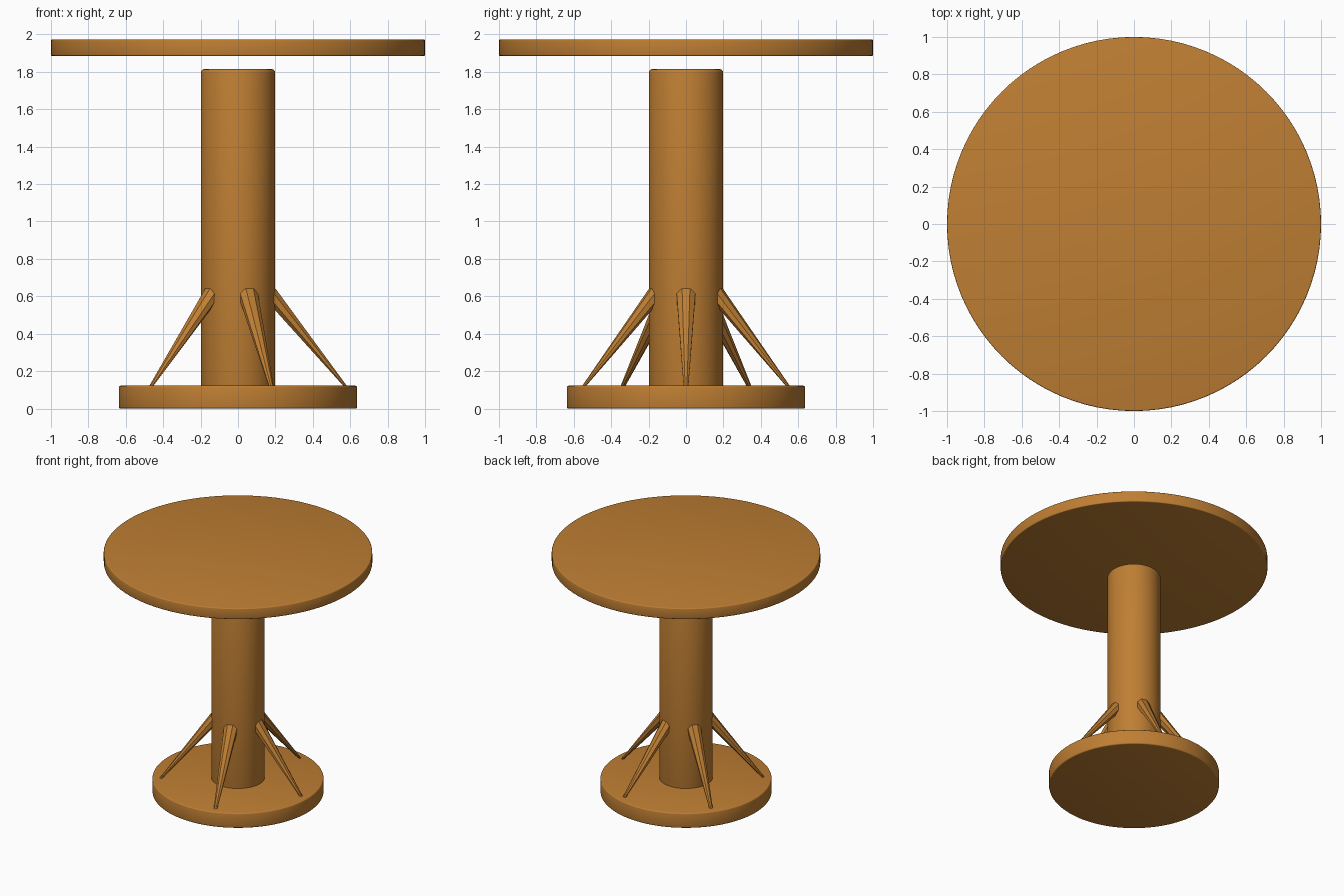
import bpy, bmesh, math
from mathutils import Vector

if "Cube" in bpy.data.objects:
    bpy.data.objects.remove(bpy.data.objects["Cube"])

wood = bpy.data.materials.new("warm brown wood")
wood.diffuse_color = (0.52, 0.21, 0.033, 1)
wood.use_nodes = True
wood.node_tree.nodes["Principled BSDF"].inputs["Base Color"].default_value = wood.diffuse_color


def smooth(ob, angle):
    bpy.ops.object.select_all(action='DESELECT')
    ob.select_set(True)
    bpy.context.view_layer.objects.active = ob
    bpy.ops.object.shade_smooth_by_angle(angle=math.radians(angle))


def disc(name, radius, z0, z1, bevel):
    """Upright round part with softened rims."""
    bpy.ops.mesh.primitive_cylinder_add(vertices=96, radius=radius, depth=z1 - z0,
                                        location=(0, 0, (z0 + z1) / 2))
    ob = bpy.context.object
    ob.name = name
    ob.data.materials.append(wood)
    m = ob.modifiers.new("soft rim", 'BEVEL')
    m.width = bevel
    m.segments = 3
    m.limit_method = 'ANGLE'
    bpy.ops.object.modifier_apply(modifier=m.name)
    smooth(ob, 40)
    return ob


# Base, column and floating round top
disc("base", 0.637, 0.0, 0.122, 0.009)
disc("column", 0.199, 0.03, 1.815, 0.02)
disc("table_top", 1.0, 1.885, 1.974, 0.007)


def brace(index, angle):
    """Tapered eight-sided strut leaning from the base onto the column."""
    out = Vector((math.cos(angle), math.sin(angle), 0))
    side = Vector((-math.sin(angle), math.cos(angle), 0))
    up = Vector((0, 0, 1))
    foot = out * 0.582 + up * 0.11
    head = out * 0.17 + up * 0.616
    normal = (head - foot).normalized().cross(side)
    bm = bmesh.new()
    rings = []
    for centre, w, t in ((foot, 0.013, 0.007), (head, 0.055, 0.043)):
        rings.append([bm.verts.new(centre + side * (w * math.cos(a)) + normal * (t * math.sin(a)))
                      for a in (math.pi * (k + 0.5) / 4 for k in range(8))])
    for k in range(8):
        j = (k + 1) % 8
        bm.faces.new((rings[0][k], rings[0][j], rings[1][j], rings[1][k]))
    bm.faces.new(rings[0])
    bm.faces.new(rings[1])
    bmesh.ops.recalc_face_normals(bm, faces=bm.faces)
    me = bpy.data.meshes.new(f"brace_{index}")
    bm.to_mesh(me)
    bm.free()
    me.materials.append(wood)
    ob = bpy.data.objects.new(f"brace_{index}", me)
    bpy.context.collection.objects.link(ob)


# Five braces around the column
for i in range(5):
    brace(i + 1, math.tau * i / 5)
